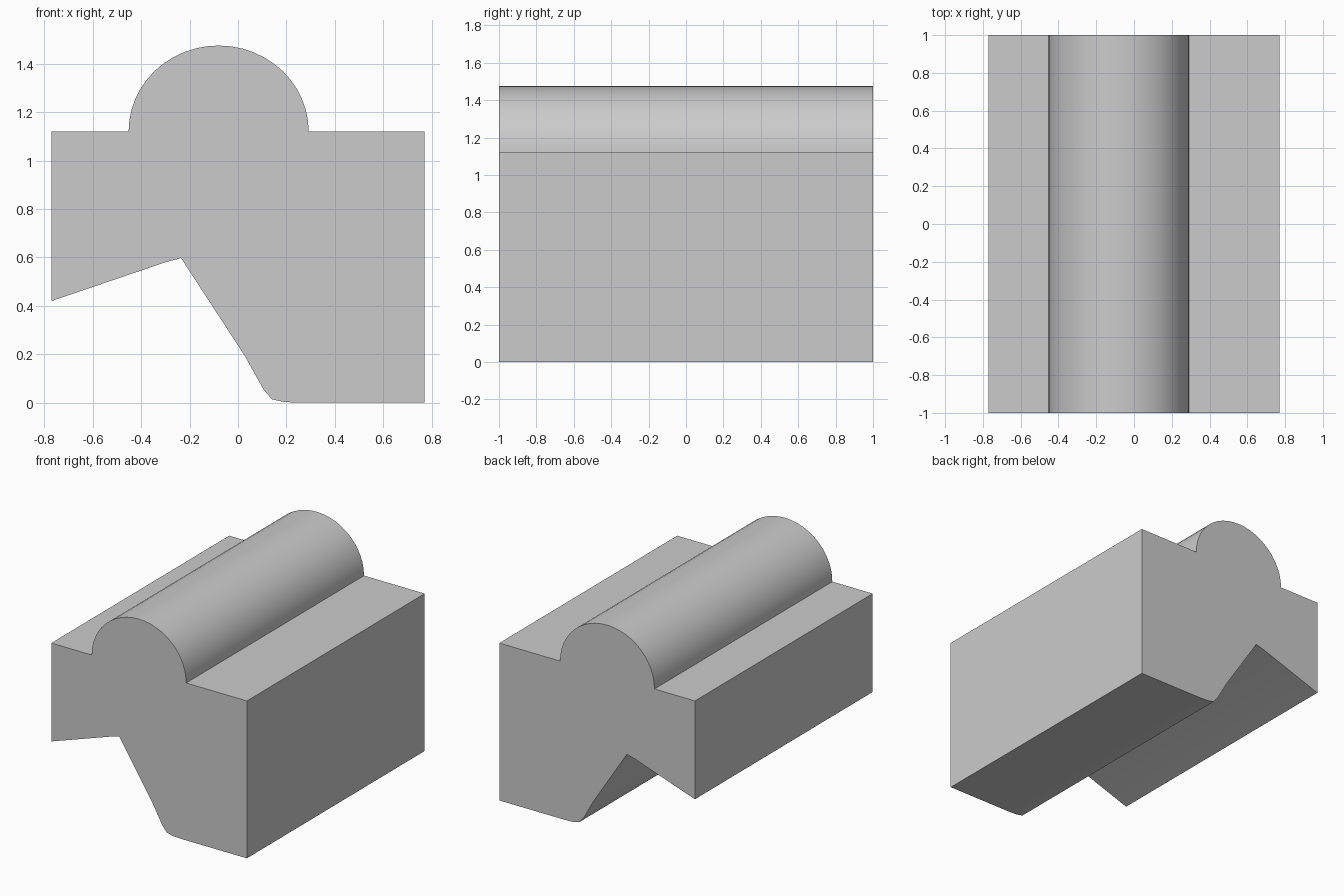
import bpy, bmesh, math

if "Cube" in bpy.data.objects:
    bpy.data.objects.remove(bpy.data.objects["Cube"])

# Underside, notch and shoulders of the cross-section (x, z)
profile = [(-0.77, 1.12), (-0.77, 0.42), (-0.30, 0.58), (-0.235, 0.597),
           (0.03, 0.19), (0.105, 0.055), (0.14, 0.014), (0.19, 0.003),
           (0.25, 0.0), (0.77, 0.0), (0.77, 1.12)]

# Rounded ridge along the top
STEPS = 24
for i in range(STEPS + 1):
    a = math.pi * i / STEPS
    profile.append((-0.08 + 0.372 * math.cos(a), 1.12 + 0.355 * math.sin(a)))

# Extrude the section along y
bm = bmesh.new()
face = bm.faces.new([bm.verts.new((x, -1, z)) for x, z in profile])
ext = bmesh.ops.extrude_face_region(bm, geom=[face], use_keep_orig=True)
new_verts = [g for g in ext["geom"] if isinstance(g, bmesh.types.BMVert)]
bmesh.ops.translate(bm, verts=new_verts, vec=(0, 2, 0))
bmesh.ops.recalc_face_normals(bm, faces=bm.faces[:])

mesh = bpy.data.meshes.new("ridged_block")
bm.to_mesh(mesh)
bm.free()
block = bpy.data.objects.new("ridged_block", mesh)
bpy.context.collection.objects.link(block)

# Smooth ridge, sharp corners
bpy.context.view_layer.objects.active = block
block.select_set(True)
bpy.ops.object.shade_smooth_by_angle(angle=math.radians(25))
